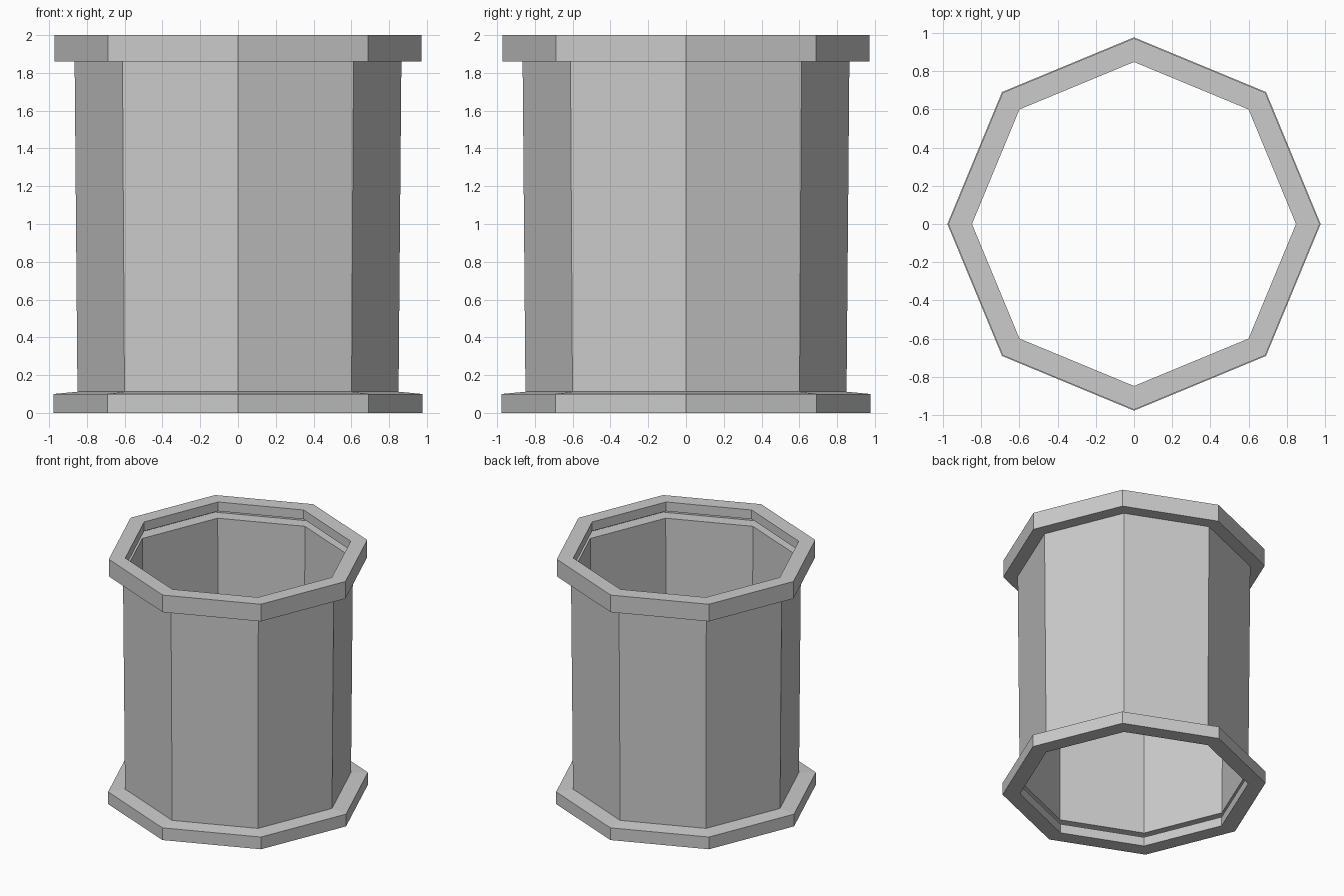
import bpy, bmesh
from math import cos, sin, pi

if "Cube" in bpy.data.objects:
    bpy.data.objects.remove(bpy.data.objects["Cube"])

SIDES = 8

def revolve(name, profile):
    """Sweep an open (radius, z) profile around z as an octagonal shell."""
    bm = bmesh.new()
    rings = [[bm.verts.new((r * cos(2 * pi * i / SIDES), r * sin(2 * pi * i / SIDES), z))
              for i in range(SIDES)] for r, z in profile]
    for a, b in zip(rings, rings[1:]):
        for i in range(SIDES):
            j = (i + 1) % SIDES
            bm.faces.new((a[i], a[j], b[j], b[i]))
    mesh = bpy.data.meshes.new(name)
    bm.to_mesh(mesh)
    bm.free()
    obj = bpy.data.objects.new(name, mesh)
    bpy.context.collection.objects.link(obj)
    return obj

# One thin shell: bottom flange with inner lip, flared wall, top flange with inner lip
revolve("octagonal_pipe", [
    (0.848, 0.075), (0.848, 0.0), (0.977, 0.0), (0.977, 0.10), (0.85, 0.112),
    (0.865, 1.86), (0.972, 1.86), (0.972, 2.0), (0.848, 2.0), (0.848, 1.925),
])
